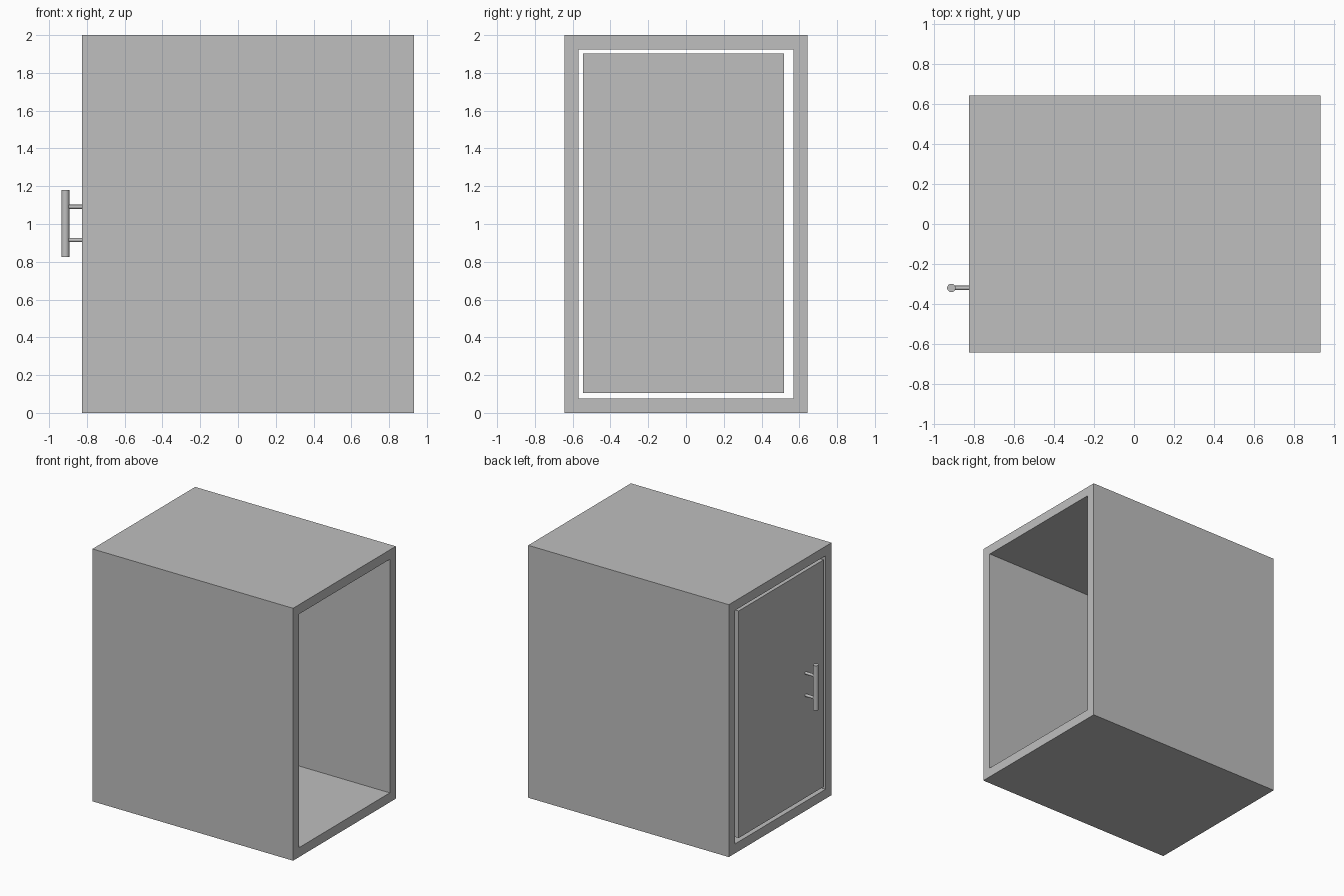
import bpy, bmesh
from math import radians

cube = bpy.data.objects.get("Cube")
if cube:
    bpy.data.objects.remove(cube, do_unlink=True)

grey = bpy.data.materials.new("light_grey")
grey.use_nodes = True
colour = (0.52, 0.52, 0.52, 1)
grey.diffuse_color = colour
grey.node_tree.nodes["Principled BSDF"].inputs["Base Color"].default_value = colour

LEFT, RIGHT = -0.826, 0.933
HALF_DEPTH, HEIGHT, WALL = 0.643, 2.0, 0.075


def box(name, low, high):
    centre = [(a + b) / 2 for a, b in zip(low, high)]
    bpy.ops.mesh.primitive_cube_add(size=1, location=centre)
    ob = bpy.context.object
    ob.name = name
    ob.scale = [b - a for a, b in zip(low, high)]
    bpy.ops.object.transform_apply(location=False, rotation=False, scale=True)
    ob.data.materials.append(grey)
    return ob


def rod(name, radius, length, centre, tilt=0):
    bpy.ops.mesh.primitive_cylinder_add(vertices=32, radius=radius, depth=length,
                                        location=centre, rotation=(0, radians(tilt), 0))
    ob = bpy.context.object
    ob.name = name
    ob.data.materials.append(grey)
    bpy.ops.object.shade_smooth_by_angle(angle=radians(40))
    return ob


# Cabinet: a rectangular tube open at both ends
cabinet = box("cabinet_shell", (LEFT, -HALF_DEPTH, 0), (RIGHT, HALF_DEPTH, HEIGHT))
bm = bmesh.new()
bm.from_mesh(cabinet.data)
ends = [f for f in bm.faces if abs(f.normal.x) > 0.9]
bmesh.ops.inset_individual(bm, faces=ends, thickness=WALL, use_even_offset=True)
bmesh.ops.bridge_loops(bm, edges=[e for f in ends for e in f.edges])
bmesh.ops.delete(bm, geom=[f for f in ends if f.is_valid], context="FACES_ONLY")
bmesh.ops.recalc_face_normals(bm, faces=bm.faces)
bm.to_mesh(cabinet.data)
bm.free()

# Door set in the left opening with a gap all round
box("door", (LEFT, -0.545, 0.104), (LEFT + WALL, 0.52, 1.903))

# Bar handle on two posts
HANDLE_X, HANDLE_Y = -0.914, -0.32
rod("handle_bar", 0.021, 0.355, (HANDLE_X, HANDLE_Y, 1.003))
for name, z in (("upper_handle_post", 1.091), ("lower_handle_post", 0.915)):
    rod(name, 0.011, LEFT - HANDLE_X + 0.02, ((LEFT + HANDLE_X) / 2 + 0.01, HANDLE_Y, z), 90)
